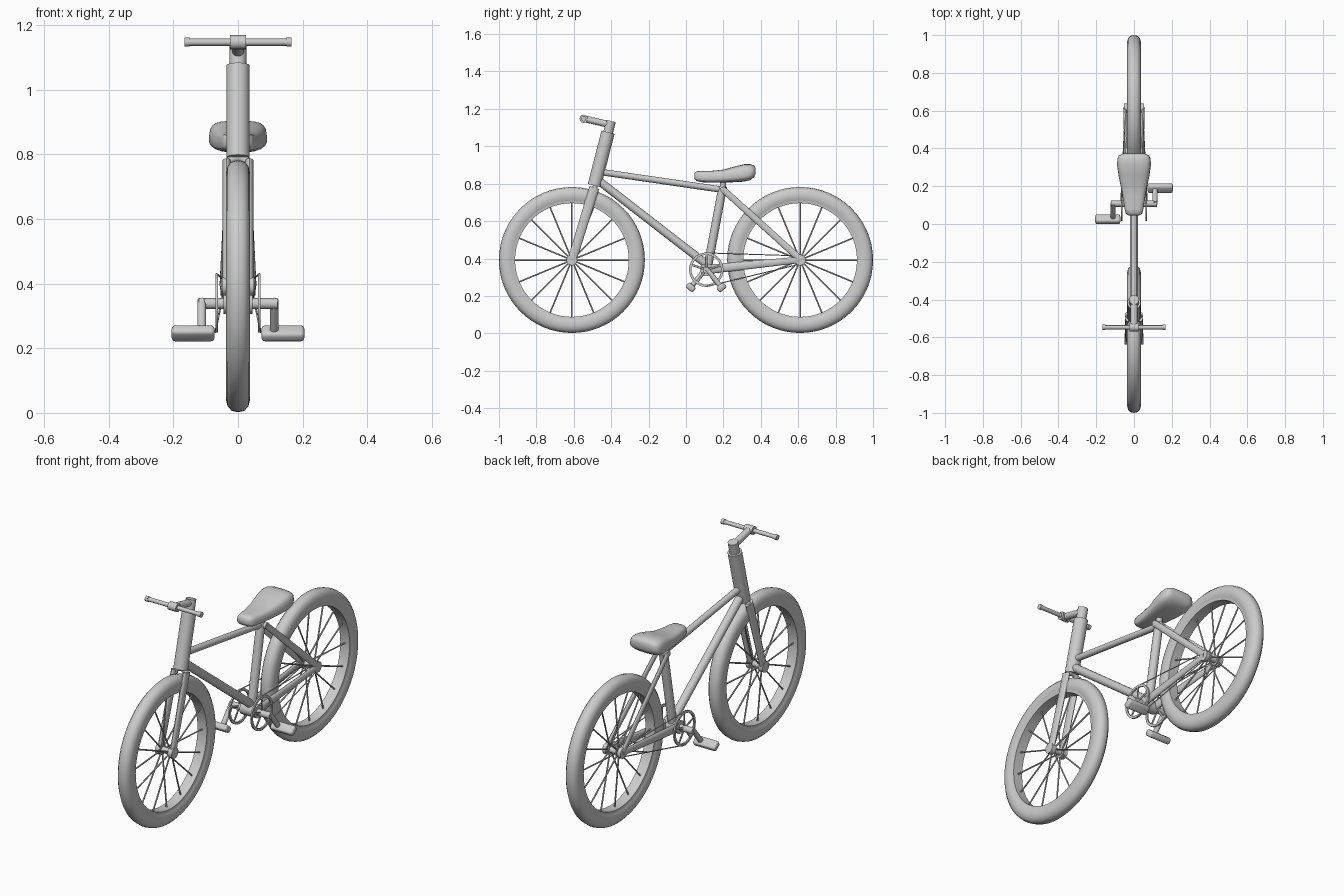
import bpy, bmesh, math
from mathutils import Vector, Matrix

if "Cube" in bpy.data.objects:
    bpy.data.objects.remove(bpy.data.objects["Cube"])


def finish(name, bm, angle=40):
    bmesh.ops.recalc_face_normals(bm, faces=bm.faces)
    me = bpy.data.meshes.new(name)
    bm.to_mesh(me)
    bm.free()
    ob = bpy.data.objects.new(name, me)
    bpy.context.collection.objects.link(ob)
    bpy.ops.object.select_all(action='DESELECT')
    ob.select_set(True)
    bpy.context.view_layer.objects.active = ob
    bpy.ops.object.shade_smooth_by_angle(angle=math.radians(angle))
    return ob


def add_bar(bm, p, q, r1, r2=None, flat=1.0, seg=16):
    """Cylinder or cone from p to q; flat squashes it sideways."""
    p, q = Vector(p), Vector(q)
    d = (q - p).normalized()
    side = Vector((1, 0, 0)) if abs(d.x) < 0.9 else Vector((0, 1, 0))
    side = (side - d * side.dot(d)).normalized()
    up = d.cross(side)
    rot = Matrix((side, up, d)).transposed().to_4x4()
    m = Matrix.Translation((p + q) / 2) @ rot @ Matrix.Diagonal((flat, 1, 1, 1))
    bmesh.ops.create_cone(bm, cap_ends=True, segments=seg, radius1=r1,
                          radius2=r1 if r2 is None else r2, depth=(q - p).length, matrix=m)


def bar(name, p, q, r1, r2=None, flat=1.0, seg=16):
    bm = bmesh.new()
    add_bar(bm, p, q, r1, r2, flat, seg)
    return finish(name, bm)


def lathe(name, profile, centre, seg=48, angle=40):
    """Closed (x, radius) profile turned around the x direction."""
    bm = bmesh.new()
    rings = []
    for i in range(seg):
        a = 2 * math.pi * i / seg
        rings.append([bm.verts.new((centre[0] + x, centre[1] + r * math.cos(a),
                                    centre[2] + r * math.sin(a))) for x, r in profile])
    n = len(profile)
    for i in range(seg):
        a, b = rings[i], rings[(i + 1) % seg]
        for j in range(n):
            bm.faces.new((a[j], a[(j + 1) % n], b[(j + 1) % n], b[j]))
    return finish(name, bm, angle)


def tube(name, pts, radius):
    cu = bpy.data.curves.new(name, 'CURVE')
    cu.dimensions = '3D'
    cu.bevel_depth = radius
    cu.bevel_resolution = 3
    cu.use_fill_caps = True
    sp = cu.splines.new('POLY')
    sp.points.add(len(pts) - 1)
    for pt, co in zip(sp.points, pts):
        pt.co = (*co, 1)
    ob = bpy.data.objects.new(name, cu)
    bpy.context.collection.objects.link(ob)
    return ob


# Wheels: tyre, rim, hub and sixteen spokes
WZ, WY = 0.392, 0.61
half = [(0.030, 0.317), (0.036, 0.332), (0.037, 0.352), (0.032, 0.372), (0.019, 0.386)]
tyre = half + [(0, 0.39)] + [(-x, r) for x, r in reversed(half)]
rim = [(0.028, 0.304), (0.031, 0.322), (-0.031, 0.322), (-0.028, 0.304)]
for label, y in (("front", -WY), ("rear", WY)):
    c = Vector((0, y, WZ))
    lathe(label + "_tyre", tyre, c, 64, 50)
    lathe(label + "_rim", rim, c, 64)
    bm = bmesh.new()
    add_bar(bm, c - Vector((0.05, 0, 0)), c + Vector((0.05, 0, 0)), 0.016)
    for s in (-1, 1):
        add_bar(bm, c + Vector((s * 0.022, 0, 0)), c + Vector((s * 0.028, 0, 0)), 0.027)
    finish(label + "_hub", bm)
    bm = bmesh.new()
    for i in range(16):
        a = 2 * math.pi * i / 16
        d = Vector((0, math.cos(a), math.sin(a)))
        x = 0.025 if i % 2 else -0.025
        add_bar(bm, c + d * 0.015 + Vector((x, 0, 0)), c + d * 0.312, 0.004, seg=6)
    finish(label + "_spokes", bm)

# Fork: flattened legs, dropouts and arched crown
for s, side in ((-1, "left"), (1, "right")):
    bar(side + "_fork_leg", (s * 0.035, -0.49, 0.78), (s * 0.037, -0.61, 0.39), 0.027, 0.024, 0.48)
    bar(side + "_fork_end", (s * 0.026, -0.61, WZ), (s * 0.05, -0.61, WZ), 0.029)
tube("fork_crown", [(0.033 * math.cos(a), -0.492 + 0.007 * math.sin(a), 0.765 + 0.025 * math.sin(a))
                    for a in [math.pi * i / 10 for i in range(11)]], 0.014)

# Head tube, steerer, stem and handlebar
bar("head_tube", (0, -0.49, 0.79), (0, -0.417, 1.075), 0.036, seg=24)
bar("steerer", (0, -0.42, 1.06), (0, -0.401, 1.135), 0.026, seg=20)
bar("stem", (0, -0.392, 1.112), (0, -0.548, 1.148), 0.018)
bar("stem_clamp", (-0.025, -0.547, 1.147), (0.025, -0.547, 1.147), 0.022)
bar("handlebar", (-0.16, -0.547, 1.147), (0.16, -0.547, 1.147), 0.011)
for s, side in ((-1, "left"), (1, "right")):
    bar(side + "_bar_end", (s * 0.15, -0.547, 1.147), (s * 0.166, -0.547, 1.147), 0.014)

# Main frame tubes
bar("top_tube", (0, -0.46, 0.863), (0, 0.2, 0.767), 0.017)
bar("down_tube", (0, -0.475, 0.822), (0, 0.115, 0.365), 0.022)
bar("seat_tube", (0, 0.197, 0.785), (0, 0.115, 0.35), 0.023)
bar("seat_post", (0, 0.195, 0.77), (0, 0.202, 0.83), 0.016)
bar("bottom_bracket", (-0.045, 0.11, 0.34), (0.045, 0.11, 0.34), 0.034, seg=20)

# Rear stays
for s, side in ((-1, "left"), (1, "right")):
    bar(side + "_seat_stay", (s * 0.03, 0.197, 0.77), (s * 0.048, 0.61, 0.397), 0.017, 0.018, 0.5)
    bar(side + "_chain_stay", (s * 0.034, 0.12, 0.342), (s * 0.048, 0.61, 0.393), 0.025, 0.017, 0.5)
    bar(side + "_rear_dropout", (s * 0.034, 0.61, WZ), (s * 0.054, 0.61, WZ), 0.029)
bar("stay_bridge", (-0.036, 0.2, 0.767), (0.036, 0.2, 0.767), 0.017)

# Saddle: lofted oval sections (y, half width, bottom, top)
stations = [(0.045, 0.028, 0.828, 0.855), (0.055, 0.045, 0.815, 0.866), (0.08, 0.052, 0.808, 0.868),
            (0.14, 0.062, 0.806, 0.869), (0.2, 0.073, 0.806, 0.875), (0.26, 0.086, 0.808, 0.892),
            (0.31, 0.093, 0.811, 0.904), (0.345, 0.092, 0.820, 0.904), (0.364, 0.083, 0.835, 0.898),
            (0.372, 0.06, 0.852, 0.885)]
bm = bmesh.new()
rings = []
for y, w, lo, hi in stations:
    ring = []
    for i in range(24):
        a = 2 * math.pi * i / 24
        cx = math.copysign(abs(math.cos(a)) ** 0.6, math.cos(a))
        cz = math.copysign(abs(math.sin(a)) ** 0.6, math.sin(a))
        taper = 1 - 0.08 * (cz + 1) / 2
        ring.append(bm.verts.new((w * cx * taper, y, (lo + hi) / 2 + (hi - lo) / 2 * cz)))
    rings.append(ring)
for a, b in zip(rings, rings[1:]):
    for j in range(24):
        bm.faces.new((a[j], a[(j + 1) % 24], b[(j + 1) % 24], b[j]))
bm.faces.new(rings[0])
bm.faces.new(rings[-1])
finish("seat", bm, 60)

# Drivetrain on each side: chainring, chain, crank and pedal
CY, CZ = 0.108, 0.34
for s, side, py, tilt in ((-1, "left", 0.025, -40), (1, "right", 0.19, 40)):
    x = s * 0.066
    lathe(side + "_chainring", [(-0.004, 0.079), (0.004, 0.079), (0.004, 0.092), (-0.004, 0.092)],
          (x, CY, CZ), 32)
    bm = bmesh.new()
    for i in range(5):
        a = 2 * math.pi * i / 5 + 0.3
        add_bar(bm, (x, CY, CZ), (x, CY + 0.082 * math.cos(a), CZ + 0.082 * math.sin(a)), 0.006, flat=0.6, seg=8)
    finish(side + "_chainring_spokes", bm)
    tube(side + "_chain", [(x, CY, CZ + 0.09), (s * 0.046, 0.61, 0.414), (s * 0.046, 0.632, WZ),
                           (s * 0.046, 0.61, 0.37), (s * 0.07, CY, CZ - 0.09)], 0.0028)
    bar(side + "_crank_axle", (0, CY, CZ - 0.002), (s * 0.122, CY, CZ - 0.002), 0.017)
    bar(side + "_crank_arm", (s * 0.112, CY, CZ + 0.008), (s * 0.112, py, 0.245), 0.0135)
    # Pedal block with rounded edges
    bm = bmesh.new()
    m = (Matrix.Translation((s * 0.139, py, 0.246)) @ Matrix.Rotation(math.radians(tilt), 4, 'X')
         @ Matrix.Diagonal((0.133, 0.05, 0.034, 1)))
    bmesh.ops.create_cube(bm, size=1, matrix=m)
    bmesh.ops.bevel(bm, geom=bm.edges[:], offset=0.011, segments=3, affect='EDGES', profile=0.5)
    finish(side + "_pedal", bm, 50)
